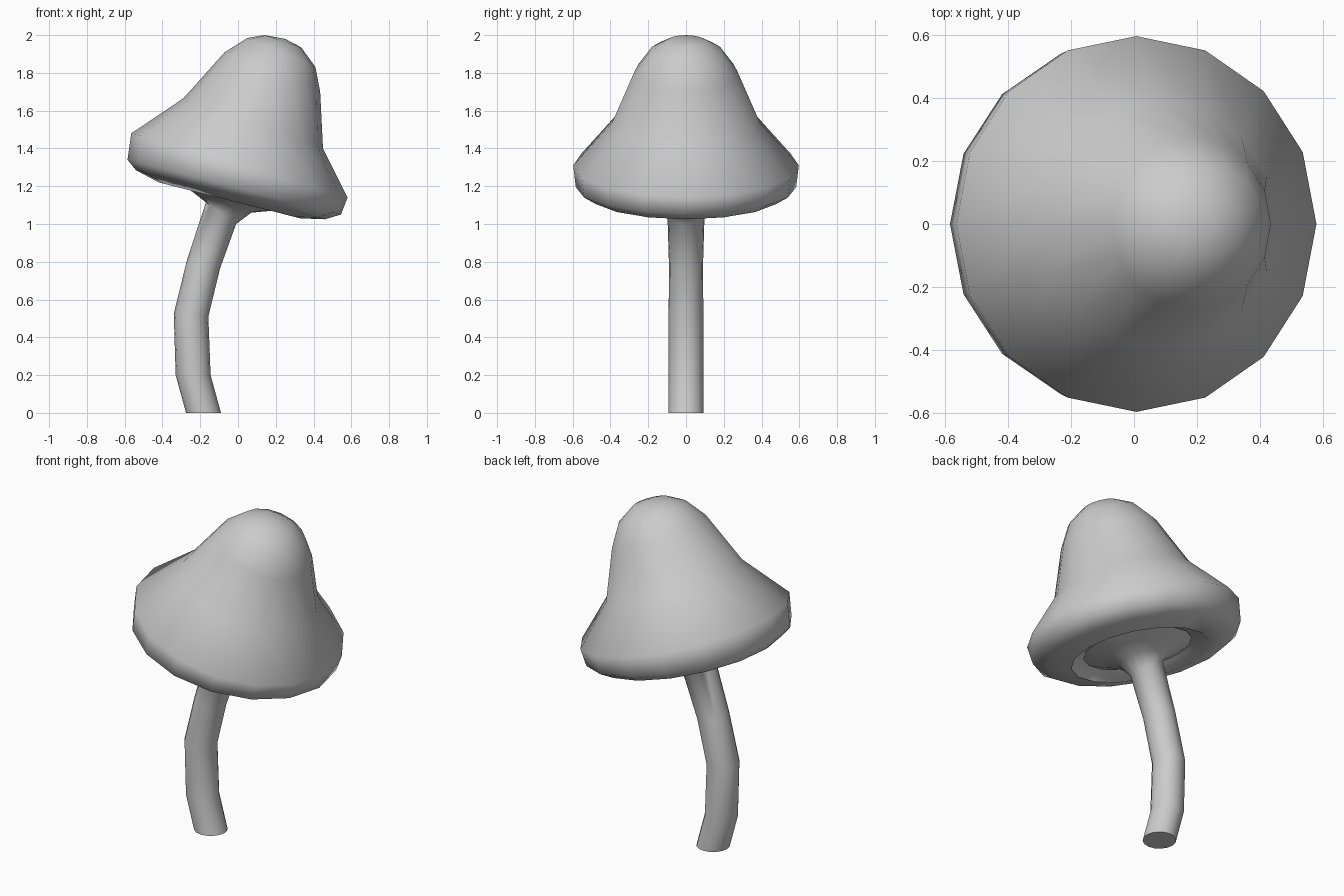
import bpy, bmesh, math
from mathutils import Vector

if "Cube" in bpy.data.objects:
    bpy.data.objects.remove(bpy.data.objects["Cube"])

SIDES = 16


def loft(name, rings, start_pole=None, angle=60):
    """Loft circles given as (left x, left z, right x, right z) seen from the front."""
    bm = bmesh.new()
    loops = []
    for lx, lz, rx, rz in rings:
        a, b = Vector((lx, 0, lz)), Vector((rx, 0, rz))
        mid, half = (a + b) / 2, (b - a) / 2
        side = Vector((0, half.length, 0))
        loops.append([bm.verts.new(mid + half * math.cos(t) + side * math.sin(t))
                      for t in (2 * math.pi * i / SIDES for i in range(SIDES))])
    for lo, hi in zip(loops, loops[1:]):
        for i in range(SIDES):
            j = (i + 1) % SIDES
            bm.faces.new((lo[i], lo[j], hi[j], hi[i]))
    if start_pole:
        pole = bm.verts.new(start_pole)
        for i in range(SIDES):
            bm.faces.new((pole, loops[0][(i + 1) % SIDES], loops[0][i]))
    else:
        bm.faces.new(loops[0])
    bm.faces.new(loops[-1])
    bmesh.ops.recalc_face_normals(bm, faces=bm.faces)
    mesh = bpy.data.meshes.new(name)
    bm.to_mesh(mesh)
    bm.free()
    obj = bpy.data.objects.new(name, mesh)
    bpy.context.collection.objects.link(obj)
    bpy.ops.object.select_all(action='DESELECT')
    obj.select_set(True)
    bpy.context.view_layer.objects.active = obj
    bpy.ops.object.shade_smooth_by_angle(angle=math.radians(angle))
    return obj


# Tilted bell-shaped cap, from the tip over the rim into the recessed underside
loft("mushroom_cap", [
    (0.14, 2.00, 0.335, 1.935),
    (0.05, 1.985, 0.41, 1.83),
    (-0.07, 1.91, 0.435, 1.70),
    (-0.29, 1.665, 0.45, 1.40),
    (-0.565, 1.48, 0.58, 1.14),
    (-0.585, 1.34, 0.545, 1.05),
    (-0.54, 1.285, 0.46, 1.025),
    (-0.42, 1.22, 0.33, 1.03),
    (-0.37, 1.26, 0.32, 1.085),
], start_pole=(0.25, 0, 1.98), angle=70)

# Curved stem flaring out under the cap
loft("stem", [
    (-0.275, 0.0, -0.09, 0.0),
    (-0.33, 0.20, -0.145, 0.20),
    (-0.34, 0.525, -0.157, 0.51),
    (-0.27, 0.81, -0.095, 0.765),
    (-0.17, 1.115, -0.01, 1.0),
    (-0.215, 1.15, 0.07, 1.06),
    (-0.26, 1.185, 0.18, 1.07),
    (-0.32, 1.235, 0.27, 1.085),
], angle=60)
